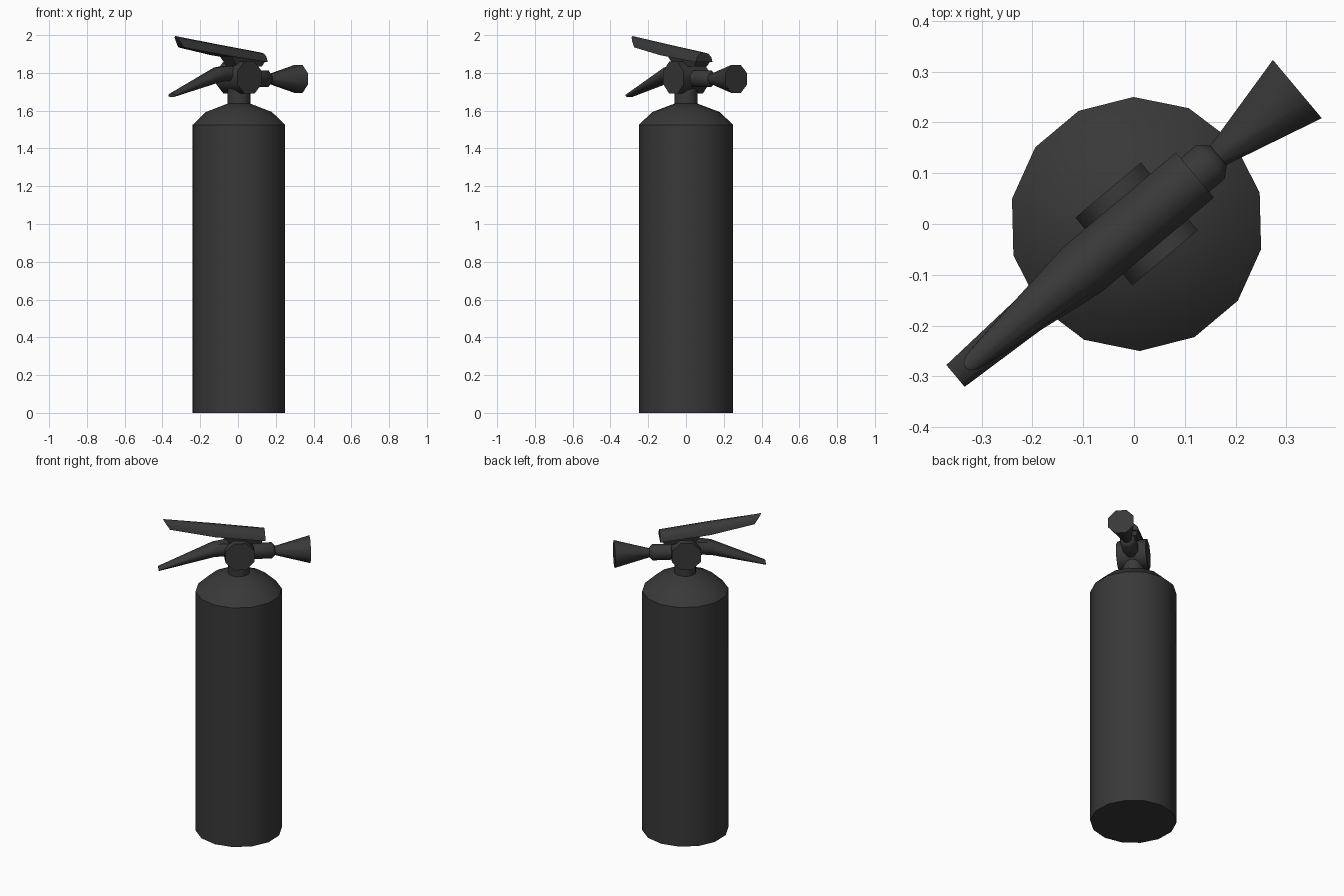
import bpy, bmesh
from math import pi, sin, cos, radians
from mathutils import Matrix, Vector

if "Cube" in bpy.data.objects:
    bpy.data.objects.remove(bpy.data.objects["Cube"])

# Everything is built with the nozzle along local +x, then turned in plan
PLACE = Matrix.Translation((0.005, 0, 0)) @ Matrix.Rotation(radians(40), 4, 'Z')

dark = bpy.data.materials.new("dark_grey")
dark.diffuse_color = (0.04, 0.04, 0.04, 1)
dark.use_nodes = True
dark.node_tree.nodes["Principled BSDF"].inputs["Base Color"].default_value = dark.diffuse_color


def loft(name, rings, angle=35):
    """Skin a list of equally sized rings and cap both ends."""
    bm = bmesh.new()
    loops = [[bm.verts.new(p) for p in ring] for ring in rings]
    n = len(loops[0])
    for a, b in zip(loops, loops[1:]):
        for i in range(n):
            j = (i + 1) % n
            bm.faces.new((a[i], a[j], b[j], b[i]))
    bm.faces.new(loops[0][::-1])
    bm.faces.new(loops[-1])
    bmesh.ops.recalc_face_normals(bm, faces=bm.faces)
    mesh = bpy.data.meshes.new(name)
    bm.to_mesh(mesh)
    bm.free()
    mesh.transform(PLACE)
    mesh.materials.append(dark)
    obj = bpy.data.objects.new(name, mesh)
    bpy.context.collection.objects.link(obj)
    bpy.ops.object.select_all(action='DESELECT')
    obj.select_set(True)
    bpy.context.view_layer.objects.active = obj
    bpy.ops.object.shade_smooth_by_angle(angle=radians(angle))
    return obj


def turned(name, profile, axis, sides, centre=(0, 0, 0), phase=0.0, angle=35):
    """Solid of revolution; profile holds (radius, distance along axis)."""
    rings = []
    for r, d in profile:
        ring = []
        for i in range(sides):
            t = phase + 2 * pi * i / sides
            a, b = r * cos(t), r * sin(t)
            p = {'X': (d, a, b), 'Y': (a, d, b), 'Z': (a, b, d)}[axis]
            ring.append(Vector(centre) + Vector(p))
        rings.append(ring)
    return loft(name, rings, angle)


# Tank with stepped shoulder, and neck
turned("tank", [(.25, 0), (.25, 1.525), (.178, 1.593), (.062, 1.637)], 'Z', 14)
turned("neck", [(.062, 1.62), (.062, 1.75)], 'Z', 14)

# Valve head: short octagonal barrel lying across the handles
turned("valve_head", [(.091, -.087), (.091, .087)], 'Y', 8, (0, 0, 1.775), pi / 8, 50)

# Outlet pipe and flared horn
turned("outlet_pipe", [(.047, .05), (.047, .19), (.028, .21)], 'X', 8, (0, 0, 1.77), pi / 8, 50)
turned("horn", [(.024, .20), (.081, .413)], 'X', 8, (0, 0, 1.768), pi / 8, 50)

# Squeeze lever: arched section, tip cut back on the underside
ARCH = [(-1, 0), (-.85, .5), (-.5, .88), (0, 1), (.5, .88), (.85, .5), (1, 0)]
lever = []
for x_top, x_low, half, top, low in [(-.44, -.40, .022, 1.995, 1.935),
                                     (-.14, -.14, .058, 1.950, 1.893),
                                     (.15, .15, .058, 1.908, 1.857)]:
    lever.append([(x_low + (x_top - x_low) * h, half * w, low + (top - low) * h)
                  for w, h in ARCH])
loft("squeeze_lever", lever, 50)

# Pivot block joining lever and valve head, narrowing downwards
loft("lever_pivot", [
    [(x0, -hw, z0), (x1, -hw, z1), (x1, hw, z1), (x0, hw, z0)]
    for x0, x1, hw, z0, z1 in [(-.05, .125, .04, 1.835, 1.835),
                               (-.10, .145, .052, 1.900, 1.868)]])

# Carrying handle: bevelled bar sloping down to a thin tip
handle = []
for x, half, low, top in [(-.465, .028, 1.672, 1.690),
                          (-.15, .046, 1.752, 1.828),
                          (-.10, .050, 1.757, 1.836),
                          (.04, .050, 1.750, 1.830)]:
    third = (top - low) * .35
    handle.append([(x, -half, low + third), (x, -half, top - third), (x, -half * .6, top),
                   (x, half * .6, top), (x, half, top - third), (x, half, low + third),
                   (x, half * .6, low), (x, -half * .6, low)])
loft("carry_handle", handle, 50)
